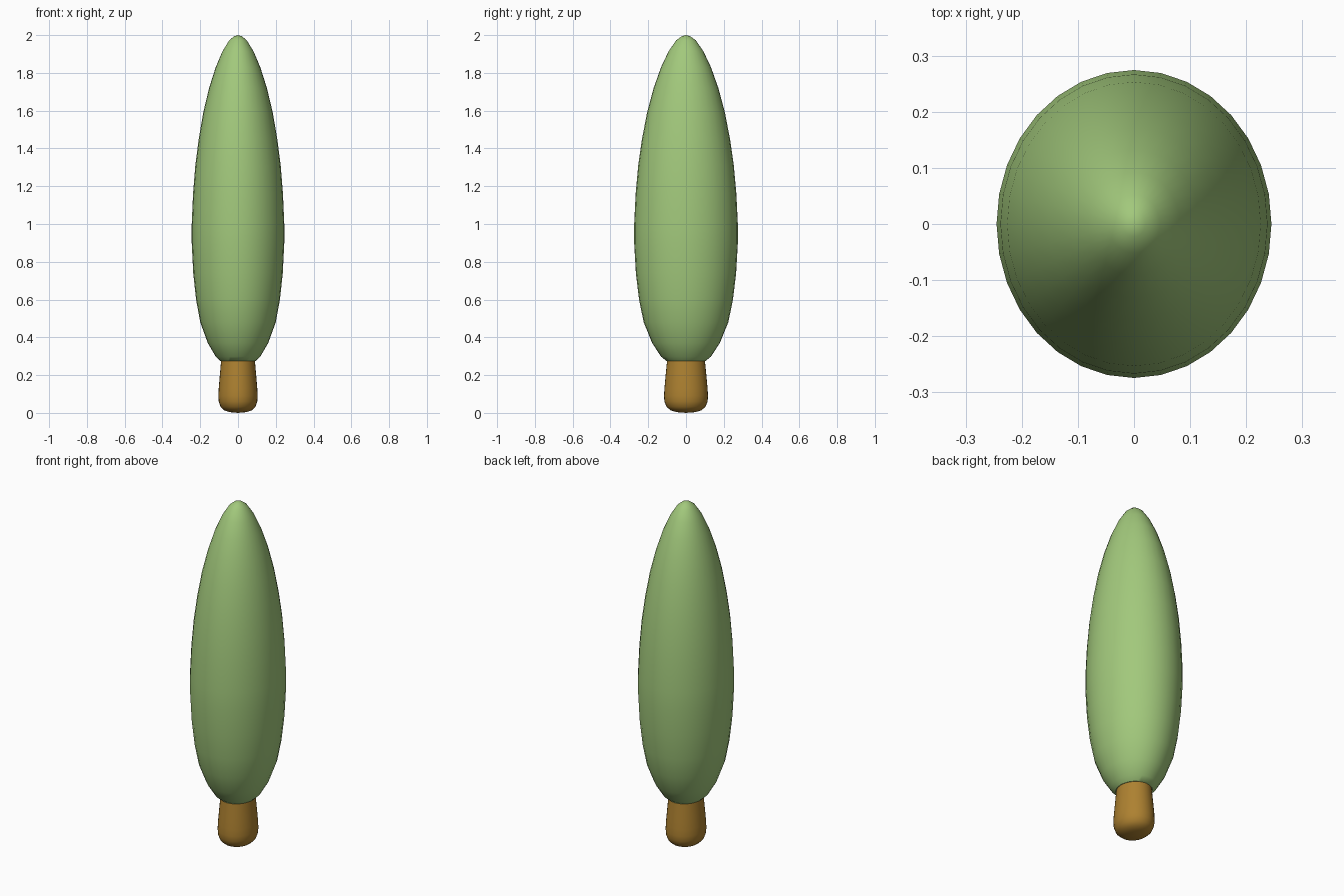
import bpy, bmesh, math

if "Cube" in bpy.data.objects:
    bpy.data.objects.remove(bpy.data.objects["Cube"])

SEGMENTS = 32
Y_STRETCH = 1.12  # the tree is slightly deeper than wide


def material(name, color):
    mat = bpy.data.materials.new(name)
    mat.diffuse_color = (*color, 1)
    mat.use_nodes = True
    mat.node_tree.nodes["Principled BSDF"].inputs["Base Color"].default_value = mat.diffuse_color
    return mat


def lathe(name, profile, mat, angle=40):
    """Spin a (radius, z) profile into an elliptical solid."""
    bm = bmesh.new()
    verts = [bm.verts.new((r, 0, z)) for r, z in profile]
    edges = [bm.edges.new(pair) for pair in zip(verts, verts[1:])]
    bmesh.ops.spin(bm, geom=verts + edges, cent=(0, 0, 0), axis=(0, 0, 1),
                   angle=math.tau, steps=SEGMENTS, use_duplicate=False)
    bmesh.ops.remove_doubles(bm, verts=bm.verts, dist=0.0005)
    bmesh.ops.scale(bm, vec=(1, Y_STRETCH, 1), verts=bm.verts)
    bmesh.ops.recalc_face_normals(bm, faces=bm.faces)
    mesh = bpy.data.meshes.new(name)
    bm.to_mesh(mesh)
    bm.free()
    mesh.materials.append(mat)
    obj = bpy.data.objects.new(name, mesh)
    bpy.context.collection.objects.link(obj)
    bpy.ops.object.select_all(action='DESELECT')
    obj.select_set(True)
    bpy.context.view_layer.objects.active = obj
    bpy.ops.object.shade_smooth_by_angle(angle=math.radians(angle))
    return obj


# Tall rounded crown
lathe("foliage", [
    (0, 0.275), (0.093, 0.275), (0.118, 0.298), (0.16, 0.37), (0.2, 0.48),
    (0.222, 0.60), (0.237, 0.74), (0.245, 0.90), (0.245, 1.00),
    (0.238, 1.16), (0.226, 1.31), (0.208, 1.45), (0.184, 1.59),
    (0.153, 1.72), (0.118, 1.83), (0.082, 1.915), (0.046, 1.973),
    (0.02, 1.994), (0, 2.0)], material("leaf_green", (0.36, 0.58, 0.20)))

# Short trunk with a rounded foot
lathe("trunk", [
    (0, 0), (0.045, 0.004), (0.073, 0.014), (0.092, 0.032), (0.102, 0.06),
    (0.104, 0.09), (0.102, 0.13), (0.097, 0.19), (0.091, 0.26),
    (0.089, 0.285), (0, 0.285)], material("bark_brown", (0.42, 0.22, 0.03)))
